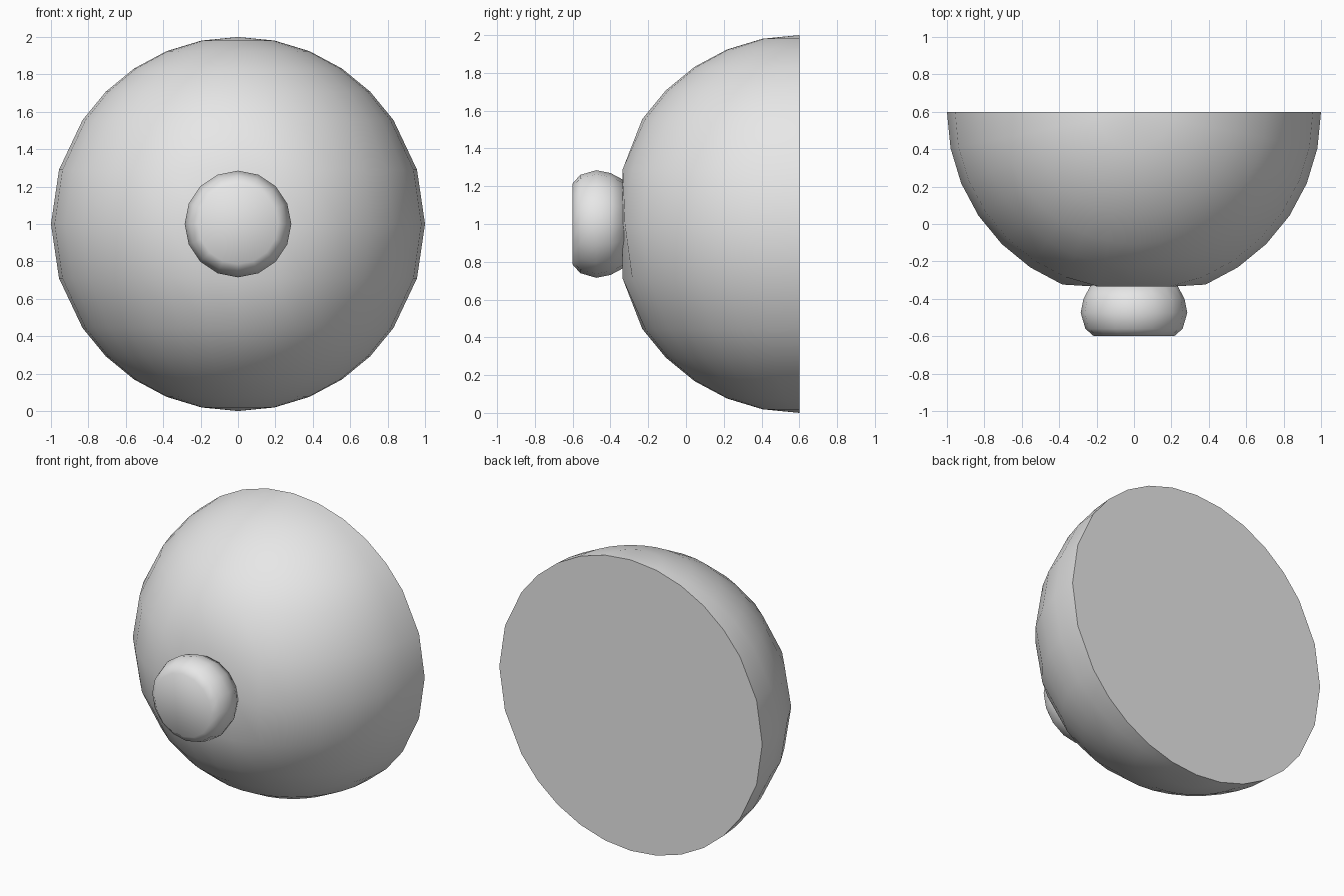
import bpy
import bmesh
from math import sin, cos, pi, radians

cube = bpy.data.objects.get("Cube")
if cube:
    bpy.data.objects.remove(cube, do_unlink=True)

grey = bpy.data.materials.new("light_grey")
grey.use_nodes = True
colour = (0.8, 0.8, 0.8, 1)
grey.diffuse_color = colour
grey.node_tree.nodes["Principled BSDF"].inputs["Base Color"].default_value = colour


def finish(bm, name, flat_from=None):
    """Turn a bmesh into a smooth object; faces behind flat_from stay flat."""
    bmesh.ops.remove_doubles(bm, verts=bm.verts, dist=1e-4)
    bmesh.ops.recalc_face_normals(bm, faces=bm.faces)
    for f in bm.faces:
        f.smooth = flat_from is None or f.calc_center_median().y < flat_from
    if flat_from is not None:
        for e in bm.edges:
            if len({f.smooth for f in e.link_faces}) == 2:
                e.smooth = False
    mesh = bpy.data.meshes.new(name)
    bm.to_mesh(mesh)
    bm.free()
    mesh.materials.append(grey)
    obj = bpy.data.objects.new(name, mesh)
    bpy.context.collection.objects.link(obj)
    return obj


def skin(bm, rows, closed):
    """Bridge successive rows of vertices with quads."""
    for a, b in zip(rows, rows[1:]):
        n = len(a)
        for i in range(n if closed else n - 1):
            j = (i + 1) % n
            bm.faces.new((a[i], a[j], b[j], b[i]))


# Half sphere with upright poles, a flattened nose and a flat back
BACK, NOSE = 0.6, -0.335
upper = [16.875, 33.75, 45, 56.25, 67.5, 78.75]
latitudes = [-a for a in reversed(upper)] + [0] + upper
bm = bmesh.new()
rows = []
for lat in map(radians, latitudes):
    rows.append([bm.verts.new((cos(lat) * cos(pi * i / 16),
                               max(BACK - cos(lat) * sin(pi * i / 16), NOSE),
                               1 + sin(lat))) for i in range(17)])
skin(bm, rows, False)
bottom = bm.verts.new((0, BACK, 0))
top = bm.verts.new((0, BACK, 2))
for pole, row in ((bottom, rows[0]), (top, rows[-1])):
    for a, b in zip(row, row[1:]):
        bm.faces.new((pole, a, b))
bm.faces.new([bottom] + [r[0] for r in rows] + [top] + [r[-1] for r in reversed(rows)])
finish(bm, "dome", BACK - 0.001)

# Rounded knob on the nose
profile = [(-0.6, 0.215), (-0.56, 0.26), (-0.475, 0.285), (-0.4, 0.27), (-0.325, 0.23)]
bm = bmesh.new()
rows = [[bm.verts.new((r * cos(pi * i / 8), y, 1 + r * sin(pi * i / 8)))
         for i in range(16)] for y, r in profile]
skin(bm, rows, True)
bm.faces.new(rows[0])
bm.faces.new(rows[-1])
finish(bm, "knob")
